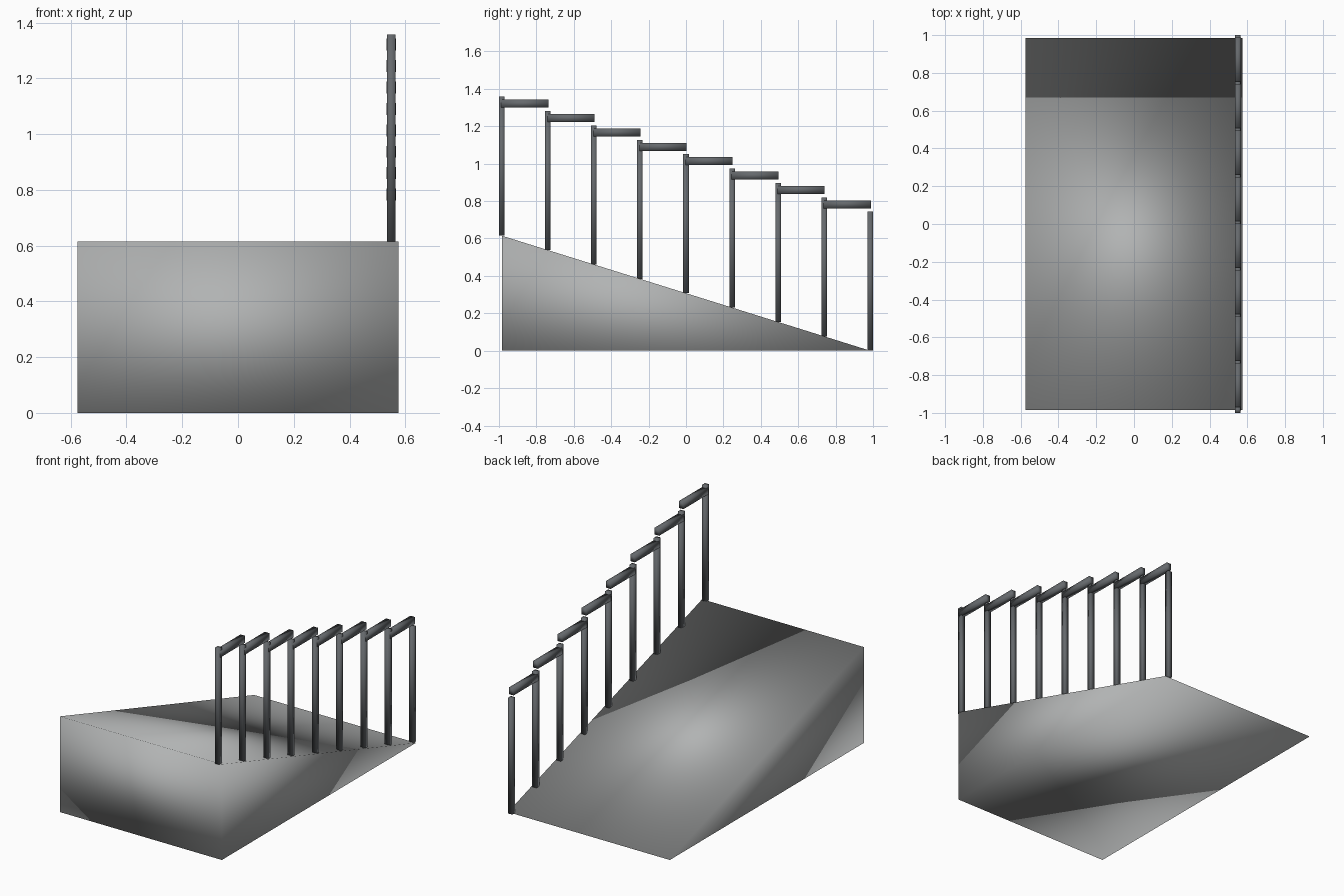
import bpy
import bmesh
from mathutils import Matrix

cube = bpy.data.objects.get("Cube")
if cube:
    bpy.data.objects.remove(cube, do_unlink=True)

WIDTH, HALF_LEN, HEIGHT = 1.15, 0.985, 0.615
RAIL_X = 0.55
POST_H, POST_W = 0.743, 0.03
BAYS = 8
BAY = 2 * HALF_LEN / BAYS


def make_material(name, color):
    mat = bpy.data.materials.new(name)
    mat.use_nodes = True
    mat.diffuse_color = color
    mat.node_tree.nodes["Principled BSDF"].inputs["Base Color"].default_value = color
    return mat


def finish(name, bm, mat):
    # Faces share their corners and are smooth all over
    bmesh.ops.recalc_face_normals(bm, faces=bm.faces)
    for face in bm.faces:
        face.smooth = True
    mesh = bpy.data.meshes.new(name)
    bm.to_mesh(mesh)
    bm.free()
    mesh.materials.append(mat)
    obj = bpy.data.objects.new(name, mesh)
    bpy.context.collection.objects.link(obj)
    return obj


def box(name, center, size, mat):
    bm = bmesh.new()
    bmesh.ops.create_cube(bm, size=1, matrix=Matrix.Translation(center) @ Matrix.Diagonal((*size, 1)))
    return finish(name, bm, mat)


concrete = make_material("light grey", (0.44, 0.45, 0.45, 1))
metal = make_material("dark grey", (0.13, 0.14, 0.15, 1))

# Ramp: triangular side profile extruded across the width
bm = bmesh.new()
profile = [(-HALF_LEN, 0), (HALF_LEN, 0), (-HALF_LEN, HEIGHT)]
side = bm.faces.new([bm.verts.new((-WIDTH / 2, y, z)) for y, z in profile])
extruded = bmesh.ops.extrude_face_region(bm, geom=[side], use_keep_orig=True)
moved = [v for v in extruded["geom"] if isinstance(v, bmesh.types.BMVert)]
bmesh.ops.translate(bm, verts=moved, vec=(WIDTH, 0, 0))
finish("ramp", bm, concrete)

# Railing: posts step down the slope, each carrying a level rail to the next
for i in range(BAYS + 1):
    y = -HALF_LEN + i * BAY
    base = HEIGHT * (1 - i / BAYS)
    box(f"post_{i + 1}", (RAIL_X, y, base + POST_H / 2), (POST_W, POST_W, POST_H), metal)
    if i < BAYS:
        box(f"rail_{i + 1}", (RAIL_X, y + BAY / 2, base + 0.706),
            (0.033, BAY + 0.006, 0.043), metal)
